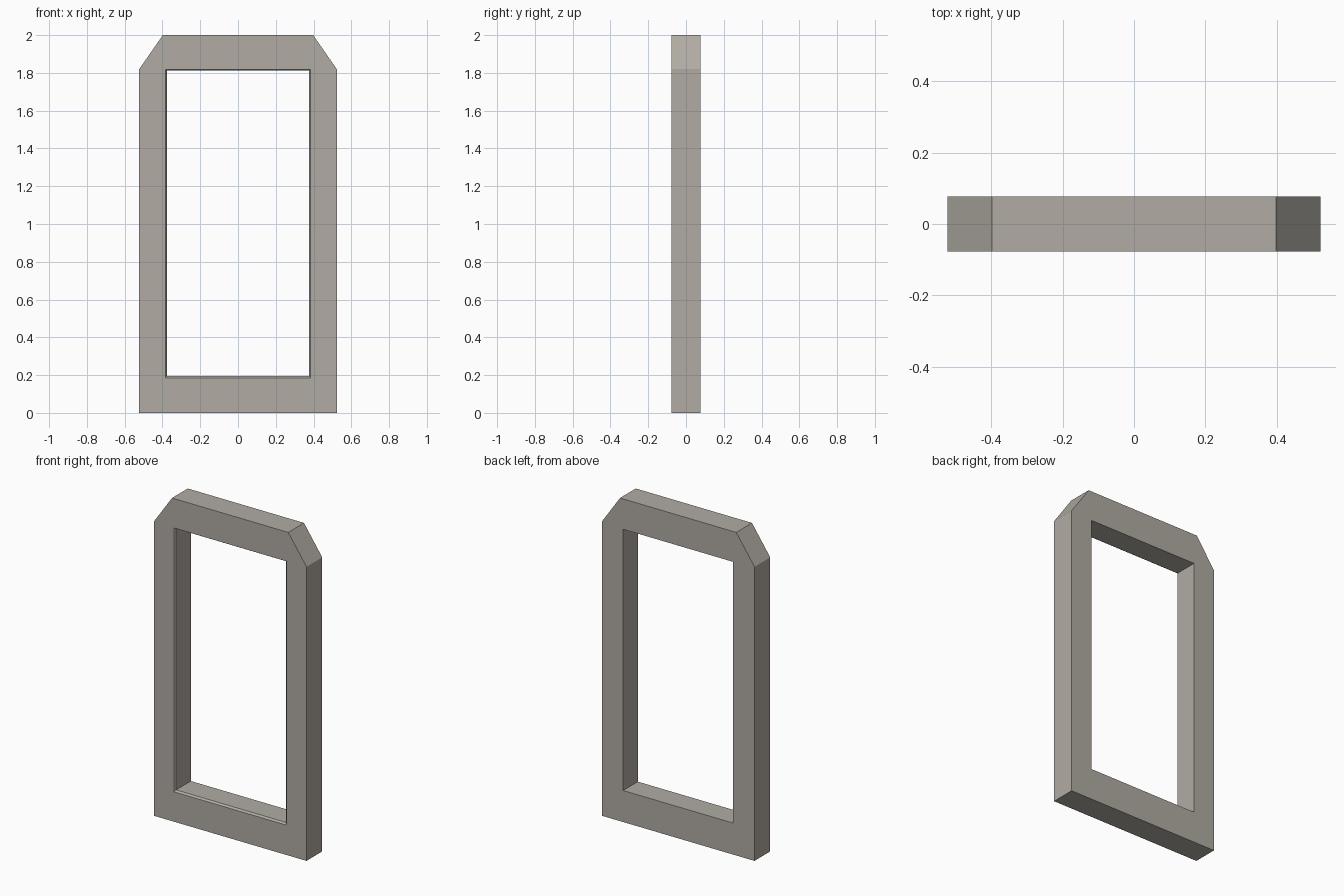
import bpy, bmesh

if "Cube" in bpy.data.objects:
    bpy.data.objects.remove(bpy.data.objects["Cube"])

D = 0.077  # half thickness


def mirrored(half):
    """Close a right-hand half profile by mirroring it in x."""
    return half + [(-x, z) for x, z in reversed(half)]


outer = mirrored([(0.523, 0), (0.523, 1.82), (0.398, 2)])
lip = mirrored([(0.385, 0.185), (0.385, 1.818)])
opening = mirrored([(0.377, 0.195), (0.377, 1.812)])

bm = bmesh.new()


def ring(profile, y):
    return [bm.verts.new((x, y, z)) for x, z in profile]


def wall(a, b):
    for i in range(len(a)):
        j = (i + 1) % len(a)
        bm.faces.new((a[i], a[j], b[j], b[i]))


def fill(a, b):
    """Flat face between an outer outline and a hole."""
    edges = []
    for loop in (a, b):
        for i in range(len(loop)):
            edges.append(bm.edges.get((loop[i], loop[(i + 1) % len(loop)])))
    bmesh.ops.triangle_fill(bm, edges=edges, use_beauty=True)


# Outer sides, bevelled front lip and straight opening walls
out_f, out_b = ring(outer, -D), ring(outer, D)
lip_f = ring(lip, -D)
in_f, in_b = ring(opening, -D + 0.01), ring(opening, D)
wall(out_f, out_b)
wall(lip_f, in_f)
wall(in_f, in_b)

# Front and back faces
fill(out_f, lip_f)
fill(out_b, in_b)

bmesh.ops.recalc_face_normals(bm, faces=bm.faces[:])
bmesh.ops.dissolve_limit(bm, angle_limit=0.01, verts=bm.verts[:], edges=bm.edges[:])
mesh = bpy.data.meshes.new("door_frame")
bm.to_mesh(mesh)
bm.free()

# Warm stone grey
stone = bpy.data.materials.new("stone")
stone.diffuse_color = (0.44, 0.415, 0.37, 1)
stone.use_nodes = True
stone.node_tree.nodes["Principled BSDF"].inputs["Base Color"].default_value = stone.diffuse_color
mesh.materials.append(stone)
bpy.context.collection.objects.link(bpy.data.objects.new("door_frame", mesh))
